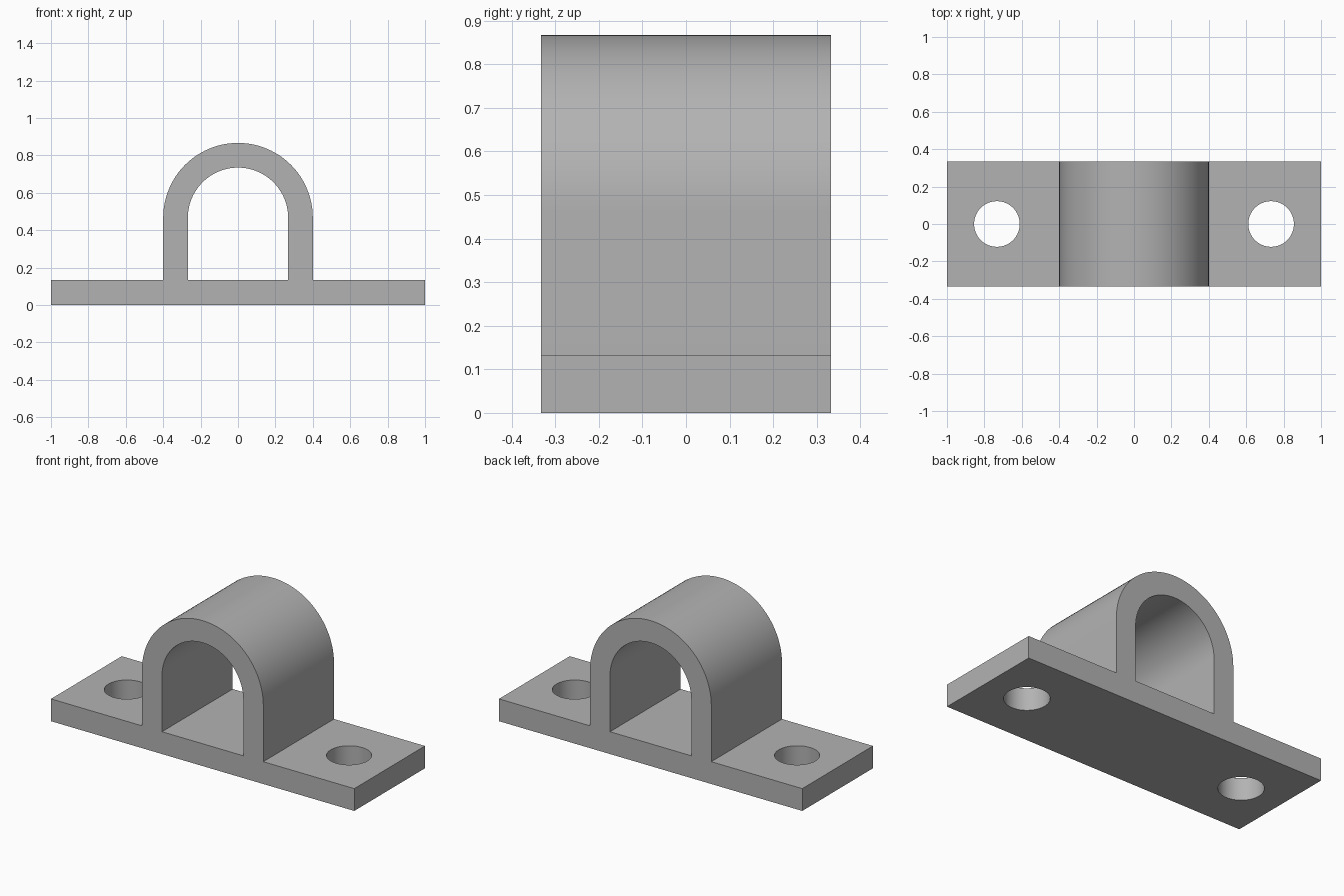
import bpy, bmesh
from math import pi, cos, sin, radians
from mathutils import Matrix

cube = bpy.data.objects.get("Cube")
if cube:
    bpy.data.objects.remove(cube, do_unlink=True)

HALF_LENGTH, HALF_DEPTH = 1.0, 0.333
PLATE = 0.133                     # plate and wall thickness
ARCH_Z, OUTER_R, INNER_R = 0.467, 0.4, 0.268
HOLE_X, HOLE_R = 0.733, 0.122

grey = bpy.data.materials.new("light grey")
grey.use_nodes = True
colour = (0.45, 0.45, 0.45, 1)
grey.diffuse_color = colour
grey.node_tree.nodes["Principled BSDF"].inputs["Base Color"].default_value = colour


def arc(radius, steps=48):
    """Half circle from +x over the top to -x."""
    return [(radius * cos(pi * i / steps), ARCH_Z + radius * sin(pi * i / steps))
            for i in range(steps + 1)]


def finish(name, bm):
    bmesh.ops.recalc_face_normals(bm, faces=bm.faces)
    mesh = bpy.data.meshes.new(name)
    bm.to_mesh(mesh)
    bm.free()
    mesh.materials.append(grey)
    obj = bpy.data.objects.new(name, mesh)
    bpy.context.collection.objects.link(obj)
    return obj


def prism(name, outline, half_depth):
    """Extrude an (x, z) outline along y."""
    bm = bmesh.new()
    face = bm.faces.new([bm.verts.new((x, -half_depth, z)) for x, z in outline])
    new = bmesh.ops.extrude_face_region(bm, geom=[face], use_keep_orig=True)["geom"]
    verts = [v for v in new if isinstance(v, bmesh.types.BMVert)]
    bmesh.ops.translate(bm, verts=verts, vec=(0, 2 * half_depth, 0))
    return finish(name, bm)


def cylinder(name, x):
    bm = bmesh.new()
    bmesh.ops.create_cone(bm, cap_ends=True, segments=64, radius1=HOLE_R,
                          radius2=HOLE_R, depth=1,
                          matrix=Matrix.Translation((x, 0, 0)))
    return finish(name, bm)


# Flanged arch bracket, one solid outline
bracket = prism("arch_bracket",
                [(-HALF_LENGTH, 0), (HALF_LENGTH, 0), (HALF_LENGTH, PLATE), (OUTER_R, PLATE)]
                + arc(OUTER_R)
                + [(-OUTER_R, PLATE), (-HALF_LENGTH, PLATE)], HALF_DEPTH)

# Arch opening and the two bolt holes
cutters = [prism("arch_opening_cutter",
                 [(-INNER_R, PLATE), (INNER_R, PLATE)] + arc(INNER_R), HALF_DEPTH + 0.2),
           cylinder("left_bolt_hole_cutter", HOLE_X),
           cylinder("right_bolt_hole_cutter", -HOLE_X)]

bpy.context.view_layer.objects.active = bracket
for cutter in cutters:
    cutter.hide_render = True
    cut = bracket.modifiers.new(cutter.name, "BOOLEAN")
    cut.operation, cut.solver, cut.object = "DIFFERENCE", "EXACT", cutter
    bpy.ops.object.modifier_apply(modifier=cut.name)
    bpy.data.objects.remove(cutter, do_unlink=True)

# Smooth curved walls, sharp edges kept
bpy.ops.object.select_all(action="DESELECT")
bracket.select_set(True)
bpy.ops.object.shade_smooth_by_angle(angle=radians(30))
